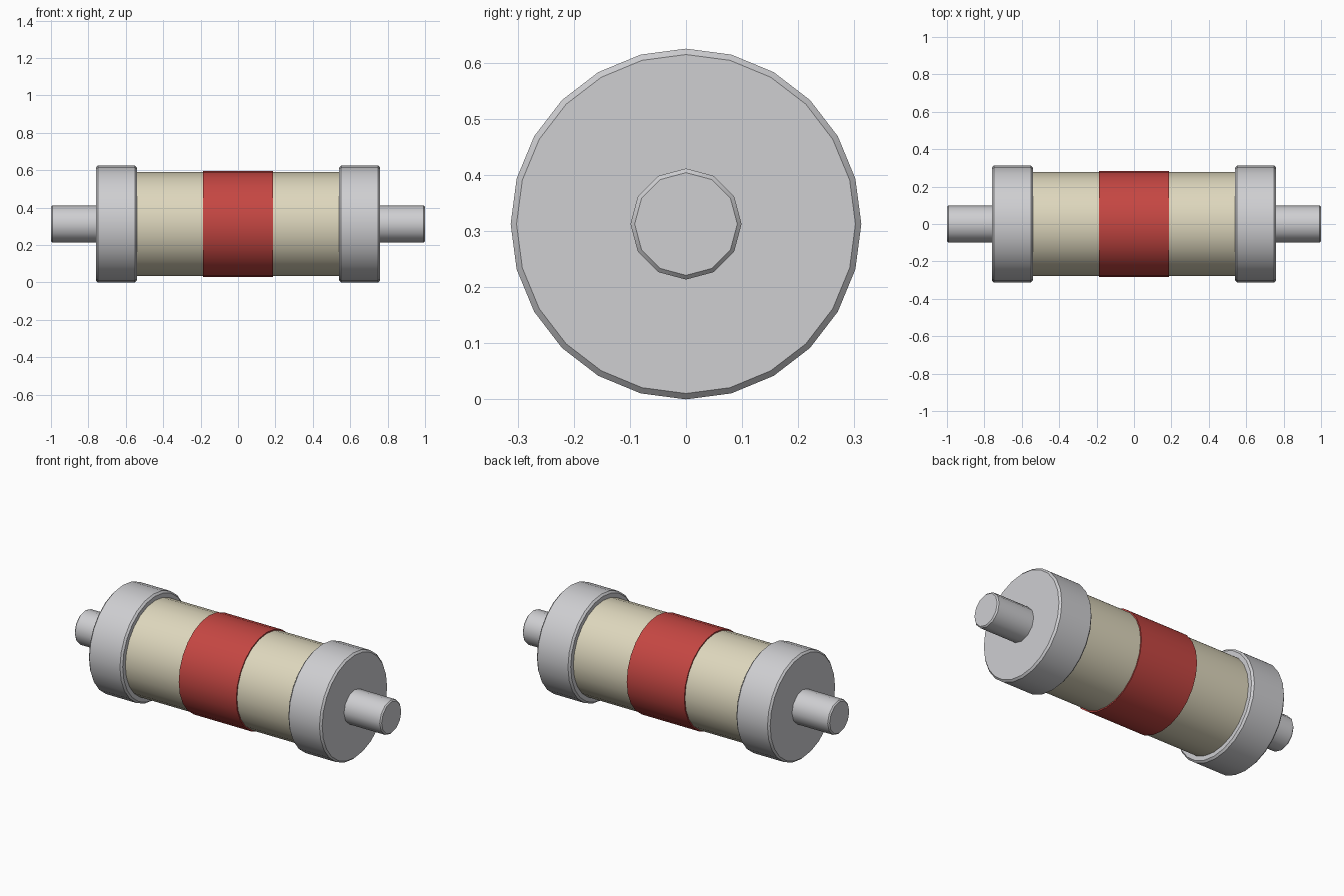
import bpy, bmesh, math

if "Cube" in bpy.data.objects:
    bpy.data.objects.remove(bpy.data.objects["Cube"])

AXIS_Z = 0.3125


def material(name, rgb):
    m = bpy.data.materials.new(name)
    m.diffuse_color = (*rgb, 1.0)
    m.use_nodes = True
    m.node_tree.nodes["Principled BSDF"].inputs["Base Color"].default_value = m.diffuse_color
    return m


METAL = material("light grey metal", (0.62, 0.62, 0.64))
CREAM = material("cream ceramic", (0.73, 0.68, 0.51))
RED = material("red band", (0.56, 0.062, 0.055))


def rod(name, x0, x1, radius, sides, mat, bevel=0.0):
    """Solid cylinder along x, with a corner at the top and chamfered rims."""
    if bevel:
        profile = [(x0, radius - bevel), (x0 + bevel, radius),
                   (x1 - bevel, radius), (x1, radius - bevel)]
    else:
        profile = [(x0, radius), (x1, radius)]
    bm = bmesh.new()
    rings = []
    for x, r in profile:
        rings.append([bm.verts.new((x, r * math.sin(2 * math.pi * i / sides),
                                    r * math.cos(2 * math.pi * i / sides)))
                      for i in range(sides)])
    for a, b in zip(rings, rings[1:]):
        for i in range(sides):
            j = (i + 1) % sides
            bm.faces.new((a[i], a[j], b[j], b[i]))
    bm.faces.new(rings[0])
    bm.faces.new(rings[-1])
    bmesh.ops.recalc_face_normals(bm, faces=bm.faces)
    mesh = bpy.data.meshes.new(name)
    bm.to_mesh(mesh)
    bm.free()
    mesh.materials.append(mat)
    ob = bpy.data.objects.new(name, mesh)
    ob.location.z = AXIS_Z
    bpy.context.collection.objects.link(ob)
    # smooth barrel, crisp rims
    bpy.ops.object.select_all(action='DESELECT')
    ob.select_set(True)
    bpy.context.view_layer.objects.active = ob
    bpy.ops.object.shade_smooth_by_angle(angle=math.radians(32))
    return ob


# central tube and painted band
rod("tube_body", -0.55, 0.55, 0.277, 24, CREAM, 0.01)
rod("colour_band", -0.1875, 0.1875, 0.284, 24, RED)

# end caps and contact pins
for side, s in (("left", -1), ("right", 1)):
    rod(side + "_end_cap", *sorted((s * 0.54, s * 0.76)), 0.3125, 24, METAL, 0.0105)
    rod(side + "_pin", *sorted((s * 0.74, s * 1.0)), 0.099, 12, METAL, 0.0075)
